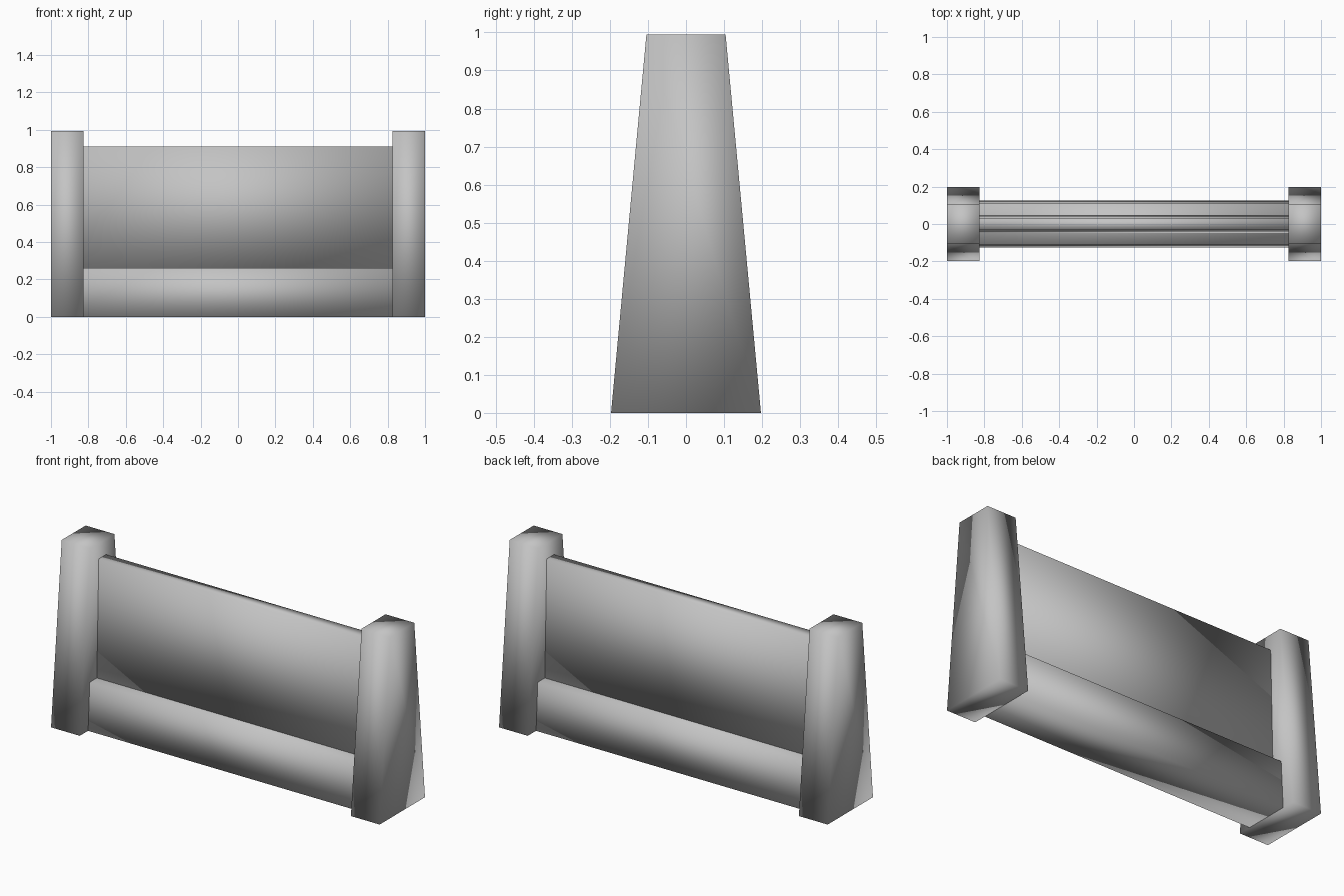
import bpy
import bmesh

cube = bpy.data.objects.get("Cube")
if cube:
    bpy.data.objects.remove(cube, do_unlink=True)

# One plain grey for the whole barrier
grey = bpy.data.materials.new("concrete_grey")
grey.use_nodes = True
colour = (0.55, 0.55, 0.55, 1)
grey.diffuse_color = colour
grey.node_tree.nodes["Principled BSDF"].inputs["Base Color"].default_value = colour


def tapered_block(name, x0, x1, z0, z1, half_base, half_top):
    """Box along x whose depth narrows from base to top."""
    bm = bmesh.new()
    bmesh.ops.create_cube(bm, size=2)
    for v in bm.verts:
        half = half_top if v.co.z > 0 else half_base
        v.co = (x1 if v.co.x > 0 else x0,
                half if v.co.y > 0 else -half,
                z1 if v.co.z > 0 else z0)
    for f in bm.faces:
        f.smooth = True
    mesh = bpy.data.meshes.new(name)
    bm.to_mesh(mesh)
    bm.free()
    mesh.materials.append(grey)
    obj = bpy.data.objects.new(name, mesh)
    bpy.context.collection.objects.link(obj)
    return obj


inner, outer = 0.825, 1.0

# End posts
tapered_block("left_post", inner, outer, 0, 0.995, 0.197, 0.104)
tapered_block("right_post", -outer, -inner, 0, 0.995, 0.197, 0.104)

# Thick base rail and the thin wall panel standing on it
tapered_block("base_rail", -inner, inner, 0, 0.262, 0.125, 0.11)
tapered_block("wall_panel", -inner, inner, 0.262, 0.91, 0.049, 0.032)
